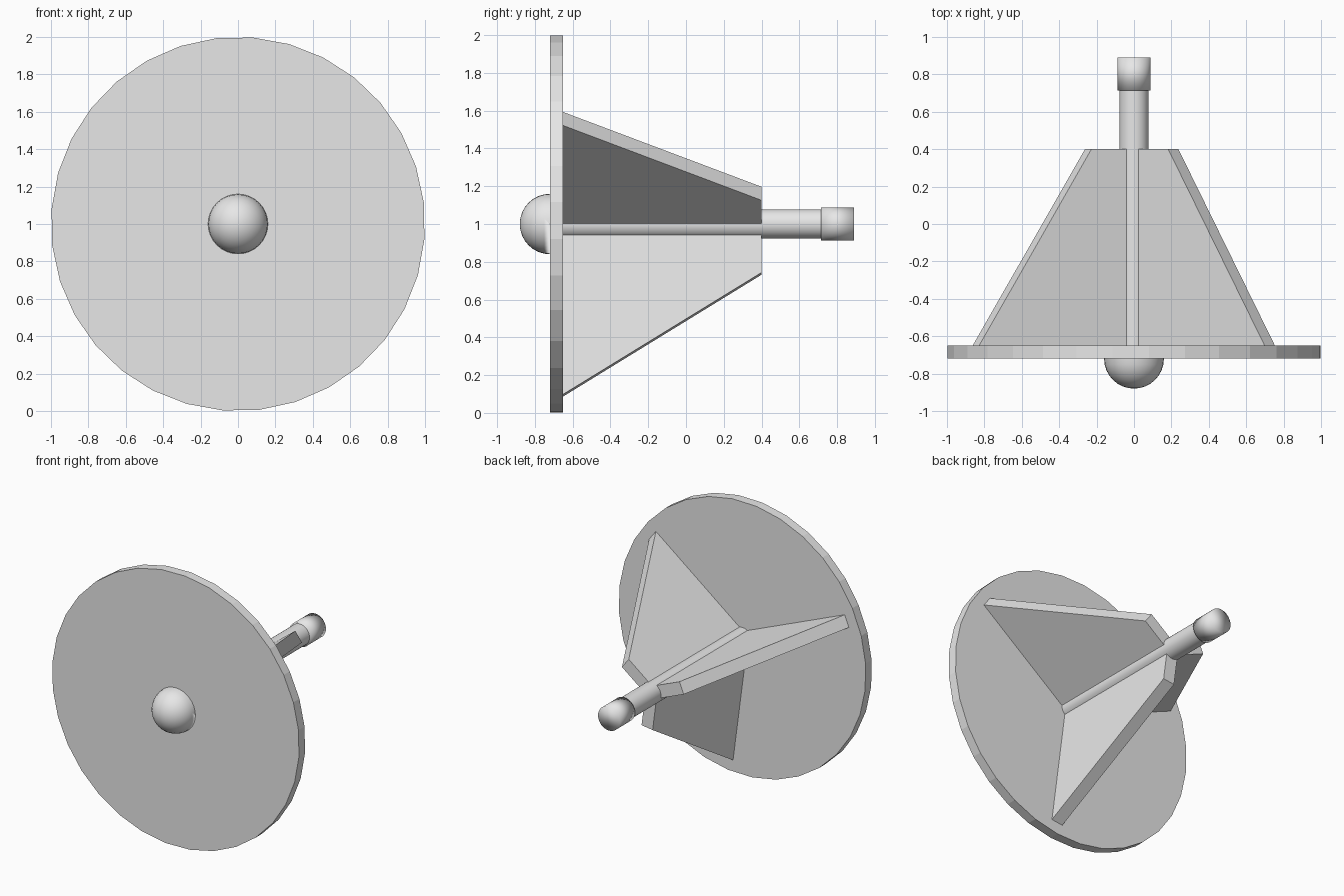
import bpy
import bmesh
import math
from mathutils import Matrix, Vector

cube = bpy.data.objects.get("Cube")
if cube:
    bpy.data.objects.remove(cube, do_unlink=True)

CENTRE = Vector((0, 0, 1))
DISC_FRONT, DISC_BACK, FIN_END = -0.72, -0.65, 0.4

grey = bpy.data.materials.new("light_grey")
grey.use_nodes = True
grey.diffuse_color = (0.8, 0.8, 0.8, 1)
grey.node_tree.nodes["Principled BSDF"].inputs["Base Color"].default_value = (0.8, 0.8, 0.8, 1)


def finish(name, bm, smooth=False):
    """Turn a bmesh into a named grey object on the shared axis."""
    bmesh.ops.recalc_face_normals(bm, faces=bm.faces)
    for face in bm.faces:
        face.smooth = smooth
    mesh = bpy.data.meshes.new(name)
    bm.to_mesh(mesh)
    bm.free()
    mesh.materials.append(grey)
    obj = bpy.data.objects.new(name, mesh)
    obj.location = CENTRE
    bpy.context.collection.objects.link(obj)
    return obj


def cylinder(name, radius, y0, y1, sides, turn=0, smooth=False):
    """Capped cylinder lying along y."""
    bm = bmesh.new()
    place = (Matrix.Translation((0, (y0 + y1) / 2, 0))
             @ Matrix.Rotation(math.radians(turn), 4, 'Y')
             @ Matrix.Rotation(math.radians(90), 4, 'X'))
    bmesh.ops.create_cone(bm, cap_ends=True, segments=sides, radius1=radius,
                          radius2=radius, depth=y1 - y0, matrix=place)
    return finish(name, bm, smooth)


def fin(name, angle, thickness=0.09):
    """Tapered plate standing out from the axis at an angle."""
    bm = bmesh.new()
    profile = [(0, DISC_BACK), (0.915, DISC_BACK), (0.265, FIN_END), (0, FIN_END)]
    face = bm.faces.new([bm.verts.new((r, y, -thickness / 2)) for r, y in profile])
    side = bmesh.ops.extrude_face_region(bm, geom=[face])["geom"]
    bmesh.ops.translate(bm, vec=(0, 0, thickness),
                        verts=[v for v in side if isinstance(v, bmesh.types.BMVert)])
    bm.transform(Matrix.Rotation(math.radians(-angle), 4, 'Y'))
    return finish(name, bm)


# Round plate
cylinder("disc", 1, DISC_FRONT, DISC_BACK, 32, turn=4.6)

# Half ball on the front of the plate
bm = bmesh.new()
bmesh.ops.create_uvsphere(bm, u_segments=32, v_segments=16, radius=0.16,
                          matrix=Matrix.Rotation(math.radians(90), 4, 'X'))
bmesh.ops.bisect_plane(bm, geom=bm.verts[:] + bm.edges[:] + bm.faces[:],
                       plane_co=(0, 0, 0), plane_no=(0, 1, 0), clear_outer=True)
bm.transform(Matrix.Translation((0, DISC_FRONT, 0)))
finish("front_knob", bm, smooth=True)

# Three bracing fins around the shaft
for i, name in enumerate(("left_fin", "right_fin", "lower_fin")):
    fin(name, 37.5 + 120 * i)

# Shaft with a wider softly shaded tip
shaft = cylinder("shaft", 0.078, DISC_BACK, 0.72, 32, smooth=True)
bpy.ops.object.select_all(action='DESELECT')
shaft.select_set(True)
bpy.context.view_layer.objects.active = shaft
bpy.ops.object.shade_smooth_by_angle(angle=math.radians(30))
cylinder("shaft_tip", 0.088, 0.715, 0.89, 32, smooth=True)
